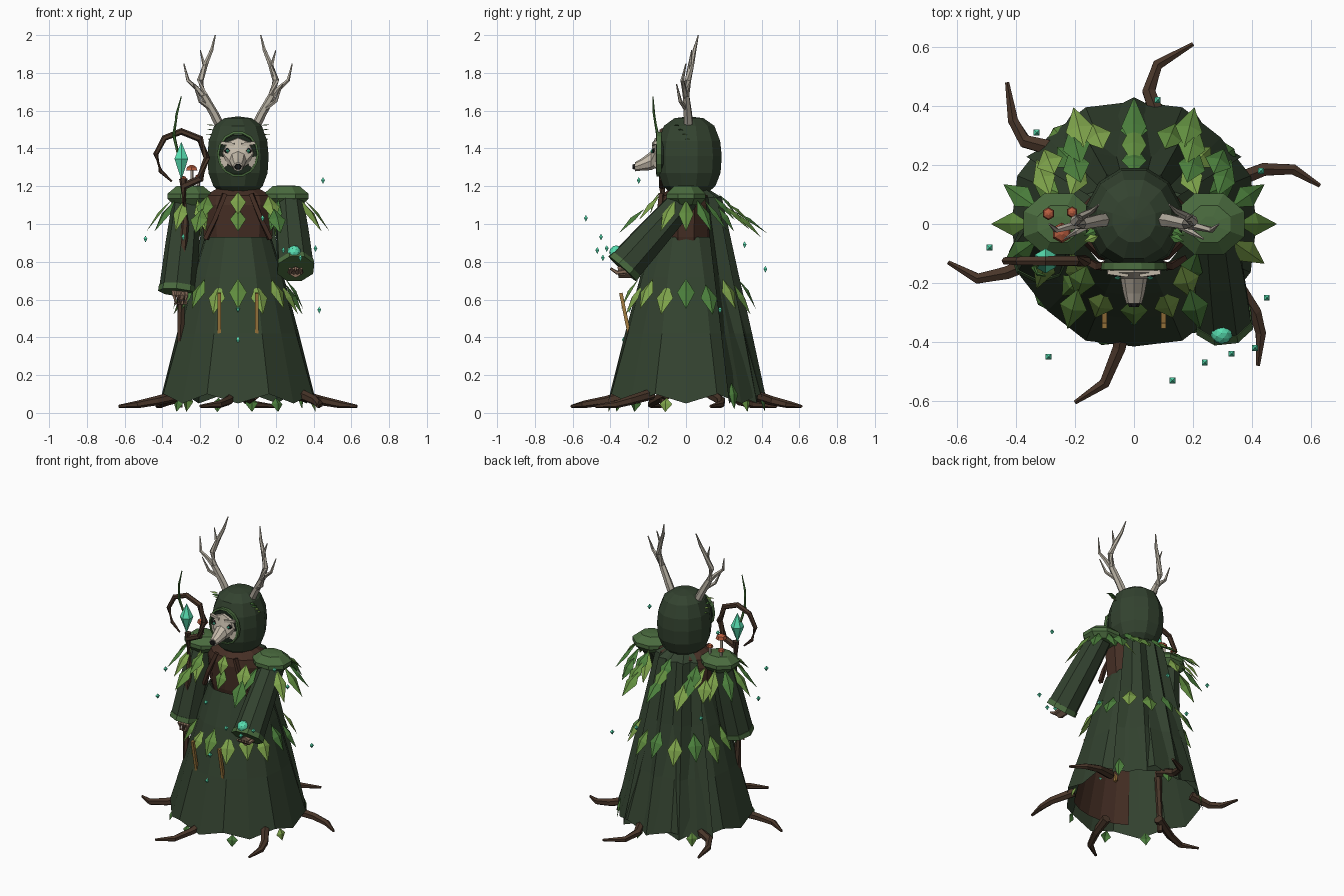
import bpy, bmesh, math, random
from mathutils import Vector as V

random.seed(4)
COL = dict(robe=(.033, .055, .029), dark=(.012, .02, .012), tunic=(.06, .028, .018), wood=(.065, .036, .022),
           moss=(.07, .15, .05), leaf_a=(.21, .37, .07), leaf_b=(.07, .21, .045), leaf_c=(.12, .27, .05),
           bone=(.55, .49, .4), horn=(.46, .42, .35), teal=(.1, .75, .45), red=(.48, .11, .05),
           gold=(.36, .2, .05), black=(.01, .01, .01), skin=(.24, .15, .1))
MAT = {}
for k, c in COL.items():
    MAT[k] = bpy.data.materials.new(k)
    MAT[k].diffuse_color = (*c, 1)


def mesh(name, verts, faces, mat, solid=False):
    me = bpy.data.meshes.new(name)
    me.from_pydata([tuple(v) for v in verts], [], faces)
    bm = bmesh.new()
    bm.from_mesh(me)
    bmesh.ops.remove_doubles(bm, verts=bm.verts, dist=1e-5)
    if solid:
        bmesh.ops.recalc_face_normals(bm, faces=bm.faces)
    bm.to_mesh(me)
    bm.free()
    me.materials.append(MAT[mat])
    ob = bpy.data.objects.new(name, me)
    bpy.context.collection.objects.link(ob)
    return ob


def bridge(name, rings, mat, closed=True, caps=True):
    n = len(rings[0])
    verts = [p for r in rings for p in r]
    faces = [(i * n + j, i * n + (j + 1) % n, (i + 1) * n + (j + 1) % n, (i + 1) * n + j)
             for i in range(len(rings) - 1) for j in range(n if closed else n - 1)]
    if caps:
        faces += [tuple(range(n))[::-1], tuple(range(len(verts) - n, len(verts)))]
    return mesh(name, verts, faces, mat, True)


def tube(name, path, radii, mat, n=6):
    path = [V(p) for p in path]
    rings = []
    for i, p in enumerate(path):
        d = path[min(i + 1, len(path) - 1)] - path[max(i - 1, 0)]
        q = d.to_track_quat('Z', 'Y')
        r = radii[i] if isinstance(radii, (list, tuple)) else radii
        rings.append([p + q @ V((r * math.cos(a), r * math.sin(a), 0))
                      for a in (math.tau * (k + .5) / n for k in range(n))])
    return bridge(name, rings, mat)


def lathe(name, prof, mat, n=12, sx=1, sy=1, at=(0, 0, 0), caps=True):
    rings = [[V((r * sx * math.cos(a), r * sy * math.sin(a), z)) + V(at)
              for a in (math.tau * (k + .5) / n for k in range(n))] for r, z in prof]
    return bridge(name, rings, mat, True, caps)


def gem(name, at, r, h, n=4, mat='teal'):
    return lathe(name, [(0.0001, -h), (r, h * .1), (0.0001, h)], mat, n, at=at)


def leaf(name, base, tip, w):
    base, tip = V(base), V(tip)
    d = tip - base
    side = d.cross(V((0, 0, 1))).normalized() * w / 2
    up = side.cross(d).normalized()
    if up.z < 0:
        up = -up
    m = base + d * .45
    mesh(name, [base, m + side, tip, m - side, m + up * w * .18],
         [(0, 1, 4), (1, 2, 4), (2, 3, 4), (3, 0, 4)], random.choice(['leaf_a', 'leaf_b', 'leaf_c']))


def polar(r, deg, z):
    return V((r * math.cos(math.radians(deg)), r * math.sin(math.radians(deg)), z))


# skirt with zigzag hem, brown lining at the front, torso
N = 16
rings = []
for r, z, dz in [(.18, .93, 0), (.25, .72, 0), (.333, .42, 0), (.428, .075, .025)]:
    rings.append([polar(r * (1 if k % 2 else .97), 360 * k / N, z + (dz if k % 2 else -dz)) for k in range(N)])
bridge('skirt', rings, 'robe', True, False)
bridge('front_lining', [[polar(r, -125 + 14 * k, z) for k in range(6)] for r, z in [(.17, .9), (.31, .45), (.385, .13)]],
       'tunic', False, False)
lathe('torso', [(.16, .83), (.19, .93), (.205, 1.1), (.19, 1.15), (.09, 1.2)], 'tunic', 10, 1, .72)
for s in (-1, 1):
    tube('lapel', [(s * .07, -.13, 1.16), (s * .12, -.145, 1.03), (s * .17, -.12, .92)], .016, 'tunic', 4)

# back cape with broad deep folds, open at the sides
rings = []
for r, z, f in [(.11, 1.19, .9), (.19, 1.14, .85), (.275, .75, .85), (.35, .42, .87), (.43, .05, .91)]:
    rings.append([polar(r * (1 if k % 2 == 0 else f), 32 + 116 * k / 8, z + (.04 if k % 2 and z < .1 else 0))
                  for k in range(9)])
bridge('cape', rings, 'robe', False, False)

# hood with flattened front, dark face opening and moss rim
hood = lathe('hood', [(.001, 1.57), (.075, 1.56), (.13, 1.52), (.16, 1.44), (.168, 1.36), (.162, 1.27),
                      (.135, 1.2), (.085, 1.155)], 'robe', 12, 1, 1.05, (0, .015, 0))
for v in hood.data.vertices:
    v.co.y = max(v.co.y, -.145)
    if v.co.y > 0 and v.co.z > 1.2:
        v.co.y *= 1.02
oval = lambda rx, rz, y, zc, n=14: [V((rx * math.cos(math.tau * k / n), y, zc + rz * math.sin(math.tau * k / n))) for k in range(n)]
bridge('face_opening', [oval(.1, .11, -.1, 1.365), oval(.1, .11, -.149, 1.365)], 'dark')
bridge('hood_rim', [oval(.11, .12, -.13, 1.37), oval(.112, .122, -.155, 1.37), oval(.1, .11, -.158, 1.37),
                    oval(.098, .108, -.13, 1.37)], 'moss', True, False)

# skull mask: face, snout, nose, eyes, brows
bridge('mask', [oval(.088, .085, -.13, 1.375, 8), oval(.08, .08, -.165, 1.375, 8), oval(.045, .05, -.185, 1.335, 8),
                oval(.036, .032, -.235, 1.315, 8), oval(.026, .024, -.27, 1.303, 8)], 'bone')
bridge('nose', [oval(.024, .02, -.262, 1.303, 6), oval(.016, .014, -.282, 1.303, 6)], 'black')
for s in (-1, 1):
    gem('eye_socket', (s * .055, -.163, 1.385), .022, .026, 6, 'black')
    gem('eye', (s * .055, -.18, 1.385), .01, .012, 6)
    tube('brow', [(s * .02, -.172, 1.42), (s * .09, -.162, 1.43)], .012, 'bone', 4)
    mesh('cheek', [(s * .06, -.16, 1.35), (s * .1, -.15, 1.36), (s * .085, -.15, 1.29), (s * .055, -.175, 1.31)],
         [(0, 1, 2, 3)], 'bone')

# antlers and leaf tufts at their base
for s in (-1, 1):
    A = lambda *p: [(s * x, y, z) for x, y, z in p]
    tube('antler', A((.085, .015, 1.5), (.125, .01, 1.58), (.18, 0, 1.68), (.2, .01, 1.76), (.17, .03, 1.85),
                     (.14, .045, 1.92), (.12, .065, 2.0)), [.026, .024, .02, .018, .014, .01, .003], 'horn')
    tube('antler_tine', A((.165, 0, 1.655), (.22, -.01, 1.72), (.265, -.02, 1.76), (.287, .0, 1.85)),
         [.015, .013, .01, .003], 'horn', 5)
    tube('antler_tine', A((.145, 0, 1.61), (.2, -.03, 1.65), (.235, -.05, 1.74)), [.013, .01, .003], 'horn', 5)
    tube('antler_tine', A((.19, .01, 1.78), (.178, .02, 1.84), (.2, .03, 1.92)), [.012, .01, .003], 'horn', 5)
    for k in range(4):
        leaf('tuft', (s * .12, -.04 + .02 * k, 1.52 - .025 * k), (s * .17, -.06 + .02 * k, 1.525 - .025 * k), .03)

# shoulder pads, sleeves with cuffs, leaves over the shoulders
for s in (-1, 1):
    lathe('shoulder_pad', [(.09, 1.1), (.125, 1.135), (.125, 1.16), (.075, 1.2), (.03, 1.205)], 'moss', 8, 1.03, .9,
          (s * .255, 0, 0))
    end = V((.305, -.335, .765)) if s > 0 else V((-.32, -.1, .64))
    top = V((s * .27, 0, 1.14))
    tube('sleeve', [top, top.lerp(end, .5), end], [.075, .09, .1], 'robe', 8)
    tube('cuff', [top.lerp(end, .94), end + (end - top) * .005], [.102, .104], 'moss', 8)
    for a in (-110, -70, -35, 0, 35, 70, 110):
        d = polar(1, a, 0)
        d.x *= s
        c = V((s * .25, 0, 0))
        leaf('shoulder_leaf', c + d * .1 + V((0, 0, 1.13)), c + d * .235 + V((0, 0, .96)), .08)
    for x, y, z, l in [(.16, -.14, 1.15, .13), (.19, -.22, 1.08, .16), (.18, .14, 1.15, .14), (.18, .2, 1.1, .16),
                       (.17, .26, 1.06, .16), (.27, .17, 1.09, .1)]:
        k = 1 if y > 0 else -1
        leaf('mantle_leaf', (s * x, y, z), (s * (x + .035), y + k * l * .85, z - .13), .095)

# chest, back, waist and hem leaves
for y, z, y2 in [(-.14, 1.17, -.19), (-.15, 1.08, -.22), (.17, 1.16, .27), (.2, 1.12, .35), (.25, 1.07, .43)]:
    leaf('centre_leaf', (0, y, z), (0, y2, z - .12), .085)
for k in range(16):
    a = -90 + 22.5 * k
    out = .025 if 10 < a < 170 else 0
    dz = .03 * (k % 2)
    leaf('waist_leaf', polar(.25 + out, a, .71 - dz), polar(.345 + out, a, .55 - dz), .095)
for a, z in [(37, .16), (80, .09), (130, .1), (-60, .08), (-105, .08), (-140, .08), (-15, .08)]:
    leaf('hem_leaf', polar(.4, a, z), polar(.425, a, z - .14 if z > .12 else .005), .07)

# roots spreading from the hem
for pts in [((.09, .34), (.05, .45), (.08, .54), (.2, .61)), ((-.25, .25), (-.37, .28), (-.41, .35), (-.43, .48)),
            ((-.28, -.1), (-.43, -.165), (-.53, -.185), (-.63, -.13)), ((-.03, -.3), (-.05, -.42), (-.1, -.54), (-.2, -.605)),
            ((.33, -.18), (.41, -.3), (.43, -.37), (.42, -.48)), ((.3, .13), (.44, .185), (.54, .185), (.63, .13))]:
    tube('root', [(*p, z) for p, z in zip(pts, (.1, .065, .045, .035))], [.03, .025, .02, .008], 'wood')

# hands
for k in range(4):
    x = .275 + .02 * k
    tube('open_finger', [(x, -.31, .75), (x, -.365, .742), (x, -.4, .765)], [.013, .011, .007], 'skin', 5)
    tube('grip_finger', [(-.34 + .02 * k, -.12, .66), (-.335 + .02 * k, -.15, .62), (-.33 + .017 * k, -.145, .575)],
         [.014, .013, .01], 'skin', 5)
tube('open_palm', [(.305, -.29, .75), (.305, -.36, .745)], [.035, .03], 'skin', 6)

# staff: pole, crook, twig and crystal
tube('staff_pole', [(-.31, -.12, .03), (-.3, -.125, .4), (-.305, -.125, .7), (-.28, -.125, 1.0), (-.29, -.125, 1.24)],
     [.018, .022, .022, .02, .022], 'wood')
tube('staff_crook', [(-.29, -.125, 1.2), (-.2, -.125, 1.24), (-.165, -.125, 1.35), (-.2, -.125, 1.45), (-.3, -.125, 1.49),
                     (-.39, -.125, 1.455), (-.435, -.125, 1.37), (-.41, -.125, 1.28), (-.35, -.125, 1.225)],
     [.02, .02, .02, .019, .018, .016, .014, .011, .005], 'wood')
tube('staff_twig', [(-.32, -.13, 1.38), (-.34, -.15, 1.47), (-.325, -.17, 1.58), (-.3, -.175, 1.675)],
     [.008, .009, .007, .003], 'leaf_b', 5)
gem('staff_crystal', (-.3, -.125, 1.335), .042, .1, 6)

# mushrooms on the shoulder
for x, y, z, r in [(-.245, -.03, 1.29, .035), (-.29, .035, 1.24, .022), (-.21, .04, 1.25, .02)]:
    tube('mushroom_stem', [(x, y, 1.18), (x, y, z)], .009, 'bone', 5)
    lathe('mushroom_cap', [(r, -.008), (r * .8, r * .35), (r * .2, r * .65)], 'red', 6, at=(x, y, z))

# glowing orb, hanging straps, drifting shards
bpy.ops.mesh.primitive_ico_sphere_add(subdivisions=2, radius=.037, location=(.297, -.37, .85))
orb = bpy.context.object
orb.name = 'orb'
orb.data.materials.append(MAT['teal'])
for s in (-1, 1):
    tube('strap', [(s * .1, -.345, .635), (s * .1, -.295, .39)], .013, 'gold', 4)
for p in [(.45, -.25, 1.23), (.13, -.53, 1.03), (-.49, -.08, .92), (-.33, .31, .89), (.08, .42, .76), (.43, .18, .545),
          (-.29, -.45, .93), (0, -.33, .385), (0, -.3, .55), (.24, -.47, .86), (.33, -.44, .82), (.41, -.42, .87)]:
    gem('shard', p, .014, .018)
